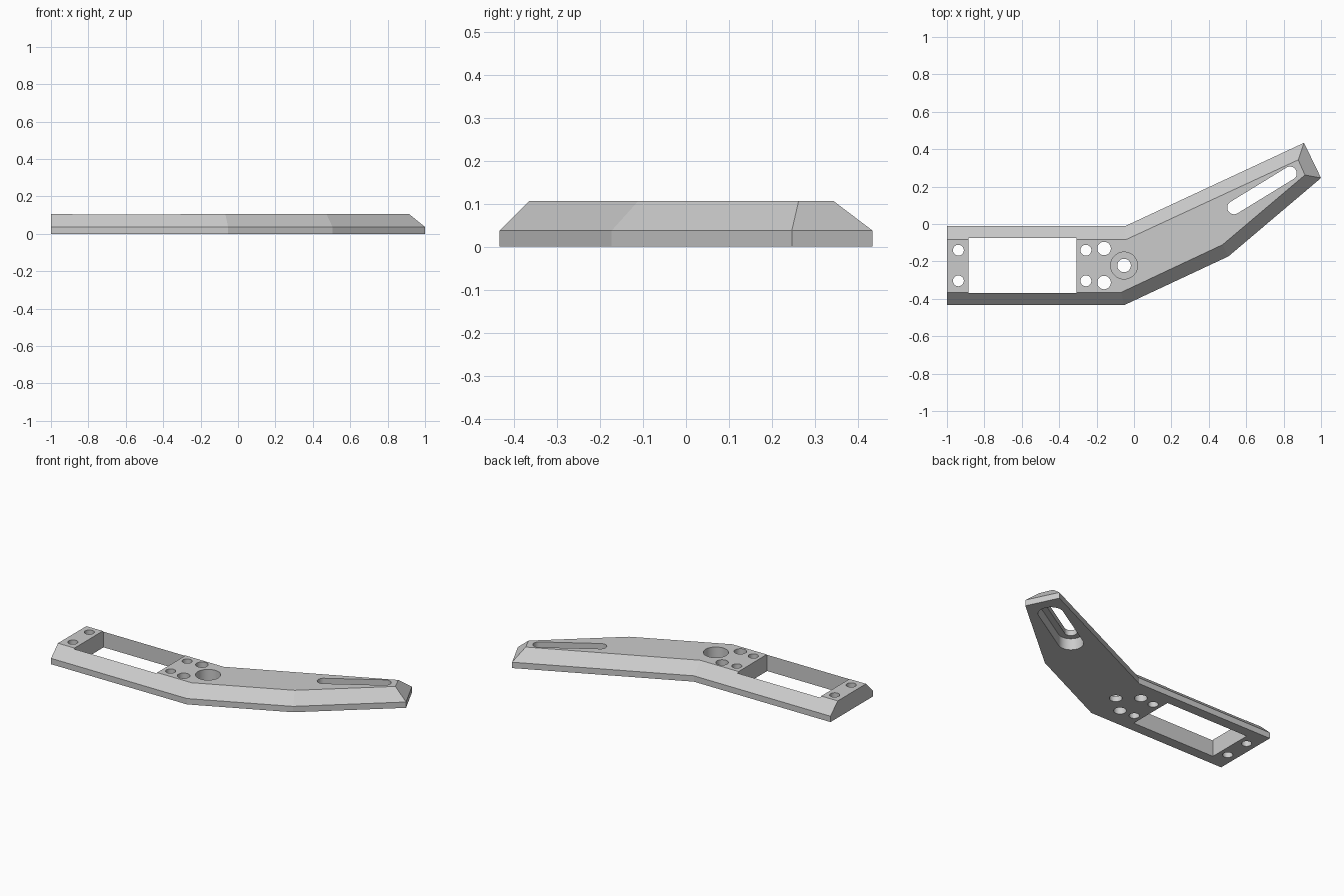
import bpy
import math
from mathutils import Vector

cube = bpy.data.objects.get("Cube")
if cube:
    bpy.data.objects.remove(cube, do_unlink=True)

HEIGHT, SHOULDER, LEDGE = 0.106, 0.037, 0.035
BORE, COUNTERBORE = 0.036, 0.072

grey = bpy.data.materials.new("plain grey")
grey.use_nodes = True
colour = (0.6, 0.6, 0.6, 1)
grey.diffuse_color = colour
grey.node_tree.nodes["Principled BSDF"].inputs["Base Color"].default_value = colour


def loft(name, rings):
    """Solid through stacked (outline, height) rings."""
    n = len(rings[0][0])
    verts = [(p[0], p[1], z) for outline, z in rings for p in outline]
    faces = [list(range(n))[::-1], list(range(len(verts) - n, len(verts)))]
    for k in range(len(rings) - 1):
        for i in range(n):
            j = (i + 1) % n
            faces.append([k * n + i, k * n + j, (k + 1) * n + j, (k + 1) * n + i])
    mesh = bpy.data.meshes.new(name)
    mesh.from_pydata(verts, [], faces)
    mesh.materials.append(grey)
    obj = bpy.data.objects.new(name, mesh)
    bpy.context.collection.objects.link(obj)
    return obj


def circle(centre, r, sides=48):
    return [(centre[0] + r * math.cos(2 * math.pi * i / sides),
             centre[1] + r * math.sin(2 * math.pi * i / sides)) for i in range(sides)]


def stadium(a, b, r, steps=24):
    d = Vector(b) - Vector(a)
    start = math.atan2(d.y, d.x) - math.pi / 2
    points = []
    for centre, turn in ((b, 0), (a, math.pi)):
        for i in range(steps + 1):
            t = start + turn + math.pi * i / steps
            points.append((centre[0] + r * math.cos(t), centre[1] + r * math.sin(t)))
    return points


# Bent arm with sloped shoulders and a square-cut end
base = [(-1, -0.434), (-0.053, -0.434), (0.505, -0.173), (1, 0.246),
        (0.909, 0.434), (-0.047, -0.011), (-1, -0.011)]
crest = [(-1, -0.365), (-0.068, -0.365), (0.473, -0.111), (0.914, 0.262),
         (0.878, 0.343), (-0.042, -0.083), (-1, -0.083)]
arm = loft("bracket_arm", [(base, 0), (base, SHOULDER), (crest, HEIGHT)])


def cut(name, outline, low=-0.1, high=0.3):
    cutter = loft(name, [(outline, low), (outline, high)])
    cutter.hide_render = True
    mod = arm.modifiers.new(name, "BOOLEAN")
    mod.operation = "DIFFERENCE"
    mod.solver = "EXACT"
    mod.object = cutter
    bpy.context.view_layer.objects.active = arm
    bpy.ops.object.modifier_apply(modifier=mod.name)
    bpy.data.objects.remove(cutter, do_unlink=True)


# Rectangular window
cut("window", [(-0.885, -0.369), (-0.308, -0.369), (-0.308, -0.075), (-0.885, -0.075)])

# Screw holes in mirrored pairs about the window's centre line
for x, offset, r in ((-0.939, 0.082, 0.029), (-0.257, 0.082, 0.029), (-0.16, 0.091, BORE)):
    for side in (-1, 1):
        cut("screw_hole", circle((x, -0.222 + side * offset), r))

# Pivot hole, counterbored from above
pivot = (-0.053, -0.222)
cut("pivot_counterbore", circle(pivot, COUNTERBORE), low=LEDGE)
cut("pivot_bore", circle(pivot, BORE))

# Adjusting slot, widened from below
slot = (0.535, 0.088), (0.834, 0.271)
cut("slot_recess", stadium(*slot, COUNTERBORE), high=HEIGHT - LEDGE)
cut("slot", stadium(*slot, BORE))

# Smooth bores, crisp edges elsewhere
bpy.ops.object.select_all(action="DESELECT")
arm.select_set(True)
bpy.context.view_layer.objects.active = arm
bpy.ops.object.shade_smooth_by_angle(angle=math.radians(10))
